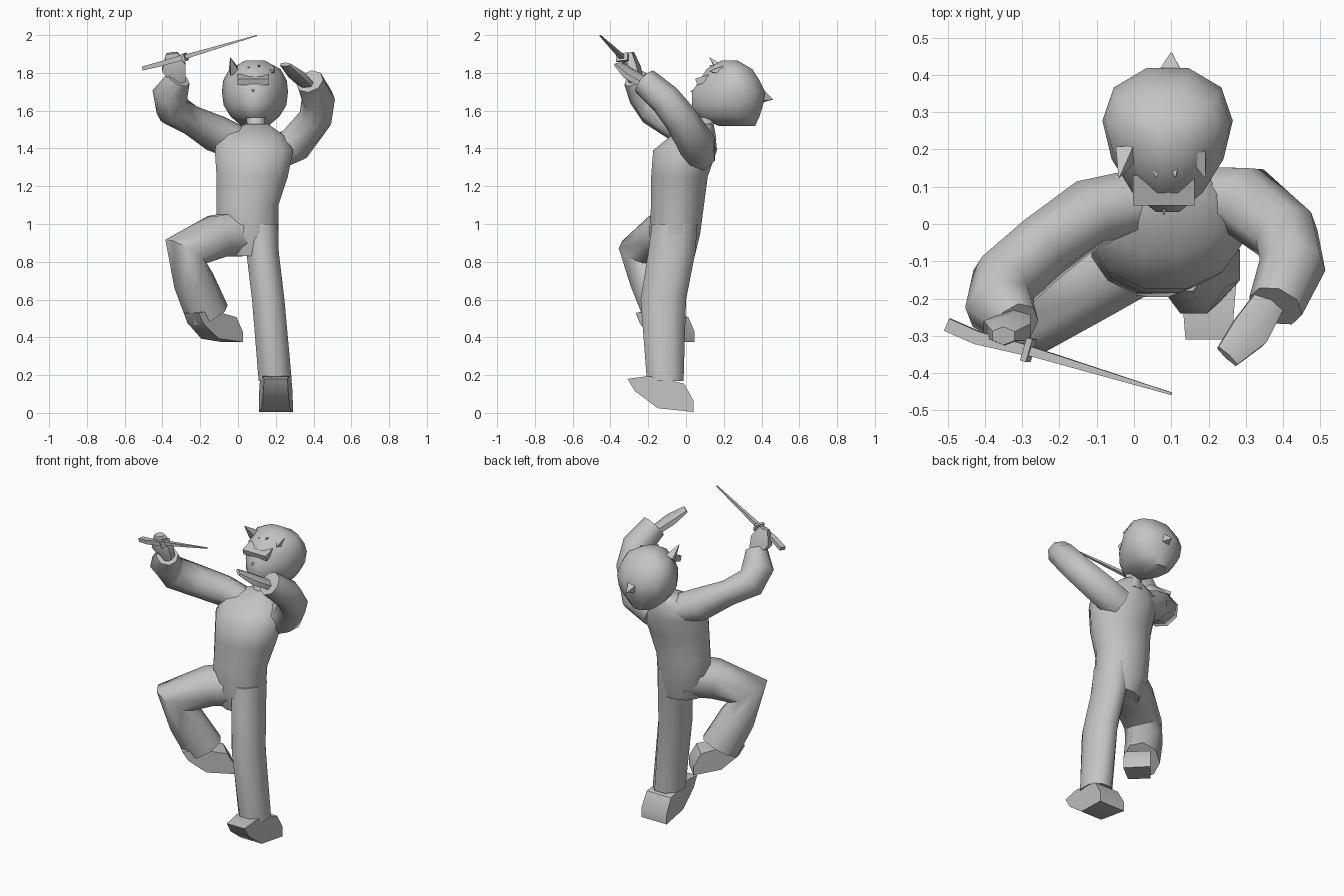
import bpy, bmesh
from math import sin, cos, pi, radians
from mathutils import Vector, Matrix

old = bpy.data.objects.get("Cube")
if old:
    bpy.data.objects.remove(old, do_unlink=True)

GREY = (0.55, 0.55, 0.55, 1)
mat = bpy.data.materials.new("plain grey")
mat.use_nodes = True
mat.diffuse_color = GREY
mat.node_tree.nodes["Principled BSDF"].inputs["Base Color"].default_value = GREY


def finish(name, bm, angle=55):
    """Turn a bmesh into a shaded grey object."""
    bmesh.ops.recalc_face_normals(bm, faces=bm.faces[:])
    mesh = bpy.data.meshes.new(name)
    bm.to_mesh(mesh)
    bm.free()
    mesh.materials.append(mat)
    ob = bpy.data.objects.new(name, mesh)
    bpy.context.collection.objects.link(ob)
    bpy.ops.object.select_all(action='DESELECT')
    ob.select_set(True)
    bpy.context.view_layer.objects.active = ob
    bpy.ops.object.shade_smooth_by_angle(angle=radians(angle))
    return ob


def loft(name, rings, sides=8, ref=(1, 0, 0), level=False, taper=0.0, angle=55):
    """Skin rings (x, y, z, half width along ref, half depth) into a closed form."""
    bm = bmesh.new()
    centres = [Vector(r[:3]) for r in rings]
    last = len(rings) - 1
    loops = []
    for i, ring in enumerate(rings):
        before, after = centres[max(i - 1, 0)], centres[min(i + 1, last)]
        axis = Vector((0, 0, 1)) if level else (after - before).normalized()
        u = Vector(ref)
        u = (u - axis * u.dot(axis)).normalized()
        v = axis.cross(u)
        a, b = ring[3], ring[-1]
        loop = []
        for k in range(sides):
            t = 2 * pi * (k + 0.5) / sides
            wide = a * cos(t) * (1 + taper * sin(t))
            loop.append(bm.verts.new(centres[i] + u * wide + v * b * sin(t)))
        loops.append(loop)
    for low, high in zip(loops, loops[1:]):
        for k in range(sides):
            n = (k + 1) % sides
            bm.faces.new((low[k], low[n], high[n], high[k]))
    bm.faces.new(loops[0])
    bm.faces.new(loops[-1])
    return finish(name, bm, angle)


def spike(name, base, tip, radius, sides=4):
    return loft(name, [(*base, radius), (*tip, 0.002)], sides, ref=(1, 0.2, 0.1), angle=30)


def box(name, centre, size, tilt):
    bm = bmesh.new()
    place = Matrix.Translation(centre) @ Matrix.Rotation(radians(tilt), 4, 'X')
    bmesh.ops.create_cube(bm, size=1, matrix=place @ Matrix.Diagonal((*size, 1)))
    return finish(name, bm, 30)


def shoe(name, heel, yaw, scale):
    """Wedge shoe with a raised, narrowing toe; points toward -y before yaw."""
    profile = [(0, 0), (0, .06), (.05, .15), (.24, .19), (.35, .175), (.31, .11), (.19, .02)]
    place = Matrix.Translation(heel) @ Matrix.Rotation(radians(yaw), 4, 'Z') @ Matrix.Scale(scale, 4)
    bm = bmesh.new()
    for side in (-1, 1):
        for along, up in profile:
            bm.verts.new(place @ Vector((side * (0.09 - 0.08 * along), -along, up)))
    bmesh.ops.convex_hull(bm, input=bm.verts[:])
    return finish(name, bm, 40)


# Torso and neck
loft("torso", [(.07, -.06, .83, .13, .11), (.05, -.06, .95, .17, .14),
               (.05, -.045, 1.1, .17, .145), (.075, -.035, 1.25, .195, .155),
               (.085, -.005, 1.39, .215, .175), (.07, .04, 1.47, .18, .12),
               (.1, .09, 1.53, .06, .055)], 12, level=True)
loft("neck", [(.1, .09, 1.46, .075), (.095, .1, 1.53, .05), (.09, .14, 1.61, .06)], 8, level=True)

# Head, narrower toward the face
loft("head", [(.09, .27, 1.52, .07, .1), (.09, .22, 1.57, .125, .175),
              (.09, .22, 1.63, .16, .195), (.09, .225, 1.7, .168, .2),
              (.09, .23, 1.76, .162, .165), (.09, .23, 1.82, .13, .125),
              (.09, .23, 1.865, .05, .045)], 12, level=True, taper=0.3)
spike("nose", (.08, .06, 1.71), (.08, .025, 1.7), .02)
box("glasses", (.08, .095, 1.765), (.165, .085, .035), 18)

# Hair spikes
spike("back_hair", (.1, .38, 1.68), (.1, .46, 1.66), .06)
for i, (x, tip_x, tip_z) in enumerate([(-.02, -.04, 1.88), (.05, .06, 1.83),
                                       (.11, .11, 1.84), (.17, .19, 1.81)]):
    spike("fringe_%d" % (i + 1), (x, .19, 1.81), (tip_x, .125, tip_z), .035)

# Right arm, raised with the sword
loft("right_arm", [(.02, .06, 1.42, .09), (-.12, .03, 1.48, .09, .1),
                   (-.25, -.07, 1.55, .1, .075), (-.35, -.16, 1.61, .1, .09),
                   (-.36, -.22, 1.69, .09, .095), (-.315, -.27, 1.77, .065)],
     8, ref=(-.3, .78, .57))
loft("right_hand", [(-.31, -.26, 1.75, .04), (-.34, -.285, 1.83, .075, .045),
                    (-.35, -.3, 1.905, .035, .025)], 6)

# Left arm, raised with an open hand
loft("left_arm", [(.18, .06, 1.37, .1), (.3, .06, 1.42, .1), (.41, -.03, 1.56, .09),
                  (.425, -.11, 1.66, .085, .09), (.38, -.22, 1.755, .075)],
     8, ref=(.25, -.72, -.68))
loft("left_hand", [(.36, -.21, 1.74, .05, .03), (.31, -.29, 1.79, .06, .03),
                   (.25, -.355, 1.845, .04, .012)], 6, ref=(1, -1, 0))

# Sword
loft("sword_grip", [(-.5, -.27, 1.825, .025, .015), (-.42, -.305, 1.845, .025, .018),
                    (-.28, -.34, 1.885, .02)], 4, ref=(0, 1, 0), angle=30)
loft("sword_guard", [(-.29, -.335, 1.88, .045, .03), (-.275, -.34, 1.885, .045, .03)],
     4, ref=(0, 1, 0), angle=30)
loft("sword_blade", [(-.28, -.34, 1.885, .018, .016), (.1, -.455, 1.998, .005, .004)],
     4, ref=(0, 1, 0), angle=30)

# Standing left leg
loft("left_leg", [(.12, -.06, 1.0, .1, .13), (.13, -.075, .85, .093, .135),
                  (.16, -.12, .6, .093, .13), (.197, -.11, .17, .095, .105)], 8, level=True)
shoe("left_shoe", (.2, .04, .005), 0, 1)

# Lifted right leg
loft("right_leg", [(.04, -.05, .95, .13), (-.11, -.14, .935, .125, .12),
                   (-.275, -.245, .855, .11, .13), (-.235, -.19, .7, .11),
                   (-.16, -.12, .52, .105, .12)], 8, ref=(.53, -.85, 0))
shoe("right_shoe", (-.03, -.01, .375), -45, .88)
